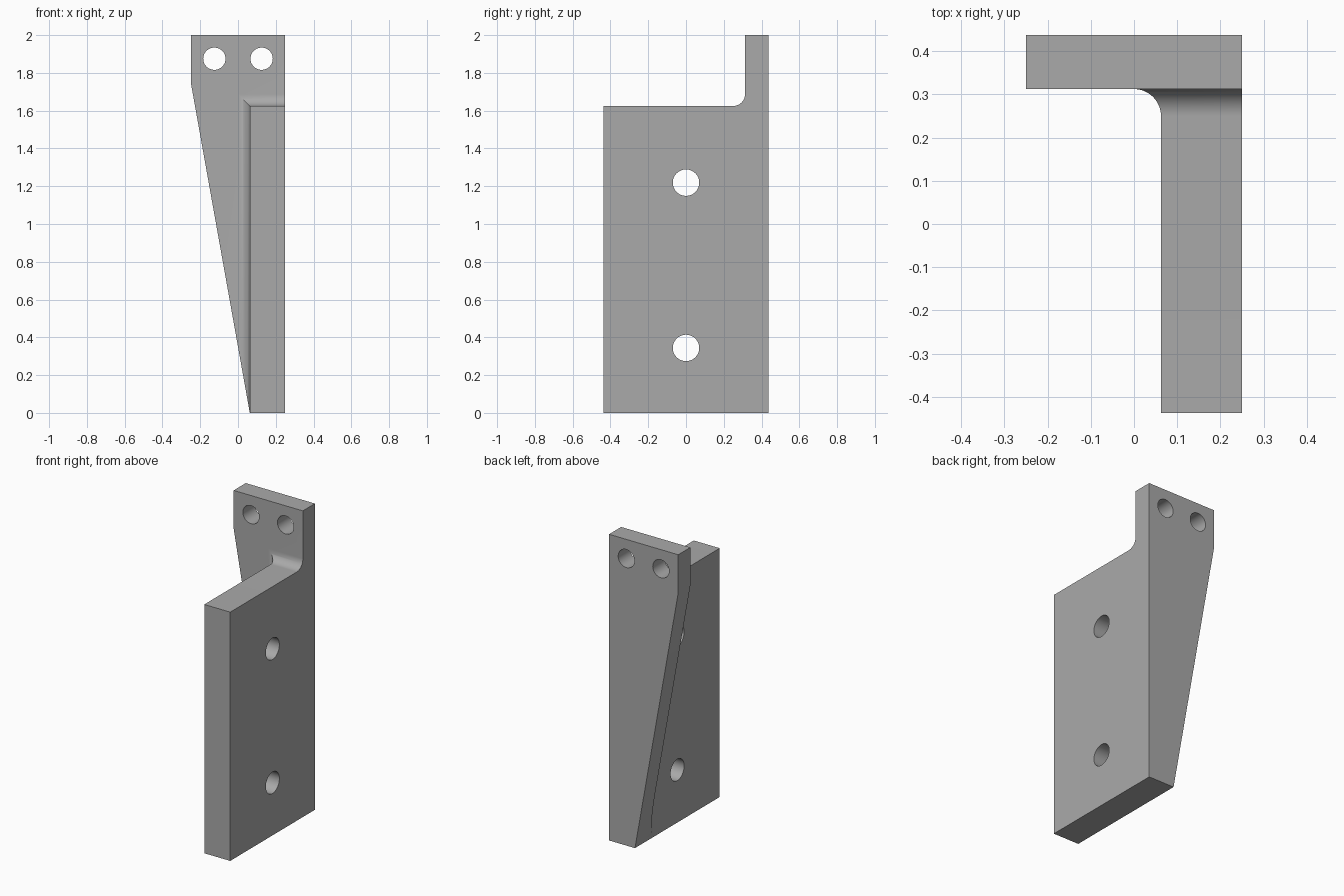
import bpy, bmesh, math
from mathutils import Vector

if "Cube" in bpy.data.objects:
    bpy.data.objects.remove(bpy.data.objects["Cube"])

R = 0.0625            # fillet radius
FRONT = 0.3125        # front face of the back plate


def prism(name, pts, axis, lo, hi):
    """Extrude a closed 2D profile along an axis (profile axes are the other two, in order)."""
    def place(p, t):
        c = list(p)
        c.insert(axis, t)
        return Vector(c)
    bm = bmesh.new()
    a = [bm.verts.new(place(p, lo)) for p in pts]
    b = [bm.verts.new(place(p, hi)) for p in pts]
    bm.faces.new(a)
    bm.faces.new(b[::-1])
    for i in range(len(pts)):
        j = (i + 1) % len(pts)
        bm.faces.new((a[i], b[i], b[j], a[j]))
    bmesh.ops.recalc_face_normals(bm, faces=bm.faces)
    me = bpy.data.meshes.new(name)
    bm.to_mesh(me)
    bm.free()
    ob = bpy.data.objects.new(name, me)
    bpy.context.collection.objects.link(ob)
    return ob


def arc(cx, cy, r, a0, a1, n):
    return [(cx + r * math.cos(math.radians(a0 + (a1 - a0) * i / n)),
             cy + r * math.sin(math.radians(a0 + (a1 - a0) * i / n))) for i in range(n + 1)]


def circle(cx, cy, r, n=48):
    return arc(cx, cy, r, 0, 360, n)[:-1]


def cut(ob, tool, op):
    m = ob.modifiers.new(tool.name, 'BOOLEAN')
    m.operation, m.solver, m.object = op, 'EXACT', tool
    bpy.context.view_layer.objects.active = ob
    bpy.ops.object.modifier_apply(modifier=m.name)
    bpy.data.objects.remove(tool)


# Tapered outline seen from the front
bracket = prism("bracket", [(-0.25, 2), (-0.25, 1.75), (0.0625, 0), (0.25, 0), (0.25, 2)], 1, -1, 1)

# T-shaped plan: back plate, side fillet and mounting plate
plan = prism("plan_helper", [(0.5, -0.4375)] + [(0.5, 0.4375), (-0.5, 0.4375), (-0.5, FRONT)]
             + arc(0, FRONT - R, R, 90, 0, 16) + [(0.0625, -0.4375)], 2, -1, 3)
cut(bracket, plan, 'INTERSECT')

# Stepped side outline with the top fillet
side = prism("side_helper", [(-0.6, -0.5), (-0.6, 1.625)]
             + arc(FRONT - R, 1.625 + R, R, 270, 360, 16)
             + [(FRONT, 2.5), (0.6, 2.5), (0.6, -0.5)], 0, -1, 1)
cut(bracket, side, 'INTERSECT')

# Two small holes through the back plate, two larger ones through the mounting plate
for x in (-0.125, 0.125):
    cut(bracket, prism("small_hole", circle(x, 1.875, 0.059), 1, 0.1, 0.6), 'DIFFERENCE')
for z in (0.344, 1.219):
    cut(bracket, prism("large_hole", circle(0, z, 0.07), 0, -0.1, 0.4), 'DIFFERENCE')

# Plain grey metal
mat = bpy.data.materials.new("grey_metal")
mat.diffuse_color = (0.4, 0.4, 0.4, 1)
mat.use_nodes = True
mat.node_tree.nodes["Principled BSDF"].inputs["Base Color"].default_value = mat.diffuse_color
bracket.data.materials.clear()
bracket.data.materials.append(mat)
for p in bracket.data.polygons:
    p.material_index = 0

bpy.ops.object.select_all(action='DESELECT')
bracket.select_set(True)
bpy.context.view_layer.objects.active = bracket
bpy.ops.object.shade_smooth_by_angle(angle=math.radians(30))
